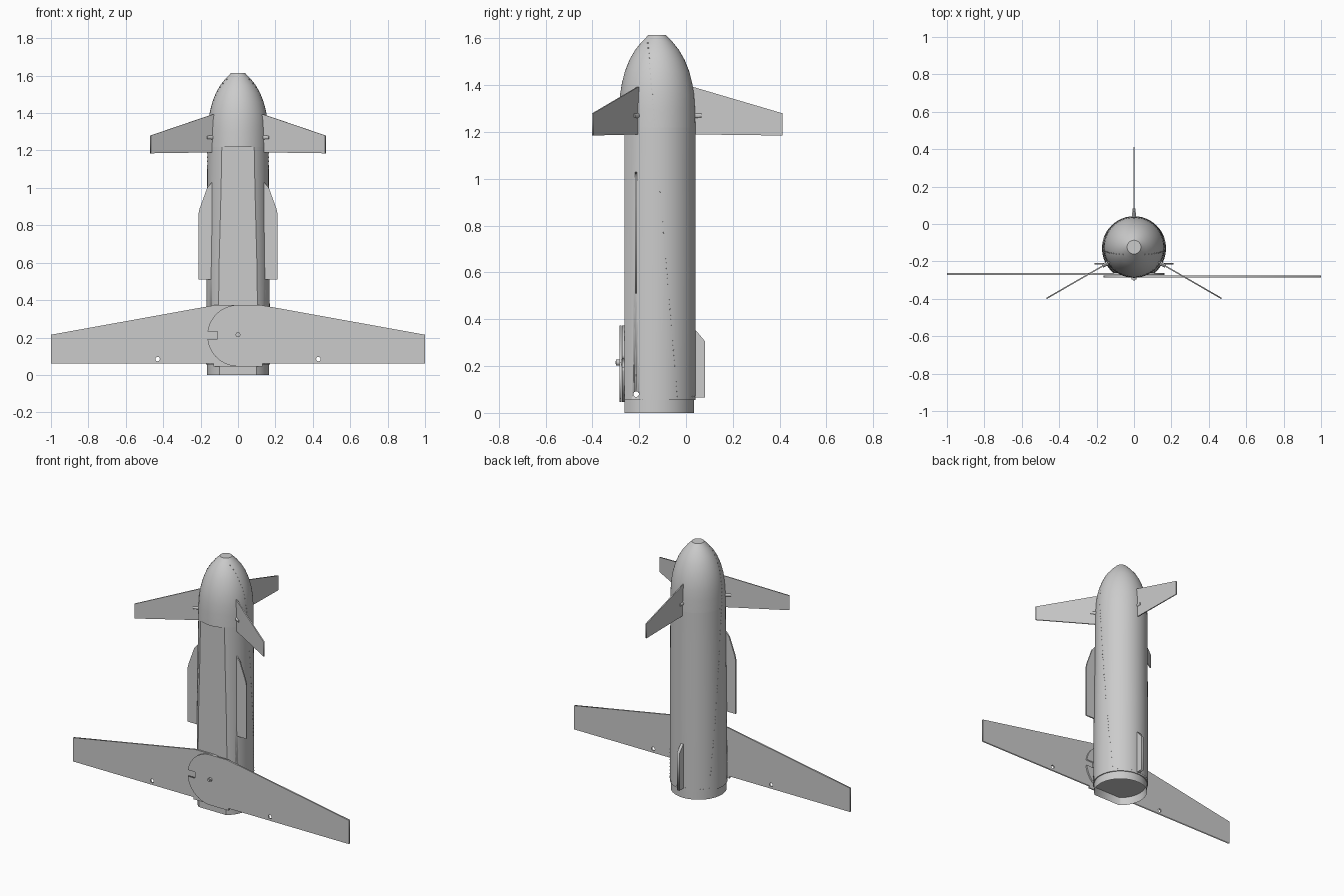
import bpy, bmesh, math
from mathutils import Matrix, Vector

cube = bpy.data.objects.get("Cube")
if cube:
    bpy.data.objects.remove(cube, do_unlink=True)

grey = bpy.data.materials.new("airframe_grey")
grey.use_nodes = True
grey.diffuse_color = (0.6, 0.6, 0.6, 1)
grey.node_tree.nodes["Principled BSDF"].inputs["Base Color"].default_value = (0.6, 0.6, 0.6, 1)

FLAT_Y = -0.263      # flat belly plane
SIDES = 64
# height, radius of the hull from the tail to the nose tip
TAIL = [(0, 0.165), (0.055, 0.165)]
BODY = [(0.055, 0.171), (0.6, 0.169), (1.0, 0.165), (1.22, 0.164)]
NOSE = [(1.22, 0.164), (1.3, 0.162), (1.36, 0.158), (1.41, 0.15), (1.46, 0.137),
        (1.51, 0.117), (1.55, 0.094), (1.585, 0.066), (1.605, 0.046), (1.615, 0.037)]


def centre(z):
    return -0.131 + 0.006 * min(z, 1.22)


def radius(z):
    rings = BODY + NOSE[1:]
    for (z0, r0), (z1, r1) in zip(rings, rings[1:]):
        if z <= z1:
            return r0 + (r1 - r0) * (z - z0) / (z1 - z0)
    return rings[-1][1]


def finish(name, bm, smooth=False):
    bmesh.ops.recalc_face_normals(bm, faces=bm.faces)
    mesh = bpy.data.meshes.new(name)
    bm.to_mesh(mesh)
    bm.free()
    mesh.materials.append(grey)
    obj = bpy.data.objects.new(name, mesh)
    bpy.context.collection.objects.link(obj)
    if smooth:
        bpy.ops.object.select_all(action='DESELECT')
        obj.select_set(True)
        bpy.context.view_layer.objects.active = obj
        bpy.ops.object.shade_smooth_by_angle(angle=math.radians(28))
    return obj


def section(z, r, flat):
    """Circle, or circle with its front cut off by the belly plane."""
    c = centre(z)
    if not flat:
        return [(r * math.cos(2 * math.pi * i / SIDES),
                 c + r * math.sin(2 * math.pi * i / SIDES), z) for i in range(SIDES)]
    start = math.asin((FLAT_Y - c) / r)
    span = math.pi - 2 * start
    return [(r * math.cos(start + span * i / (SIDES - 1)),
             c + r * math.sin(start + span * i / (SIDES - 1)), z) for i in range(SIDES)]


def loft(name, rings, flat):
    bm = bmesh.new()
    loops = [[bm.verts.new(p) for p in section(z, r, flat)] for z, r in rings]
    for a, b in zip(loops, loops[1:]):
        for i in range(SIDES):
            j = (i + 1) % SIDES
            bm.faces.new((a[i], a[j], b[j], b[i]))
    bm.faces.new(loops[0])
    bm.faces.new(loops[-1])
    return finish(name, bm, True)


def plate(name, outline, thickness, u, origin, holes=()):
    """Flat sheet: outline is (distance along u, height); holes are (u, z, r)."""
    curve = bpy.data.curves.new(name, 'CURVE')
    curve.dimensions, curve.fill_mode = '2D', 'BOTH'
    curve.extrude = thickness / 2
    loops = [outline]
    for hu, hz, r in holes:
        loops.append([(hu + r * math.cos(k * math.pi / 8), hz + r * math.sin(k * math.pi / 8))
                      for k in range(16)])
    for pts in loops:
        spline = curve.splines.new('POLY')
        spline.points.add(len(pts) - 1)
        for p, (a, b) in zip(spline.points, pts):
            p.co = (a, b, 0, 1)
        spline.use_cyclic_u = True
    temp = bpy.data.objects.new(name + "_outline", curve)
    bpy.context.collection.objects.link(temp)
    graph = bpy.context.evaluated_depsgraph_get()
    mesh = bpy.data.meshes.new_from_object(temp.evaluated_get(graph))
    bm = bmesh.new()
    bm.from_mesh(mesh)
    bpy.data.objects.remove(temp, do_unlink=True)
    bmesh.ops.remove_doubles(bm, verts=bm.verts, dist=1e-5)
    u, up = Vector(u).normalized(), Vector((0, 0, 1))
    frame = Matrix((u, up, u.cross(up))).transposed().to_4x4()
    bm.transform(Matrix.Translation(origin) @ frame)
    return finish(name, bm)


def add_rod(bm, start, end, r1, r2=None, sides=12):
    start, end = Vector(start), Vector(end)
    axis = end - start
    turn = axis.to_track_quat('Z', 'Y').to_matrix().to_4x4()
    bmesh.ops.create_cone(bm, cap_ends=True, segments=sides, radius1=r1,
                          radius2=r1 if r2 is None else r2, depth=axis.length,
                          matrix=Matrix.Translation((start + end) / 2) @ turn)


def rod(name, start, end, r1, r2=None, sides=12):
    bm = bmesh.new()
    add_rod(bm, start, end, r1, r2, sides)
    return finish(name, bm, True)


# Hull: flat-bellied body, round nose, recessed tail ring
body = loft("fuselage", BODY, True)
loft("nose_cone", NOSE, False)
tail = loft("tail_ring", TAIL, True)
bm = bmesh.new()
bm.from_mesh(tail.data)
bm.faces.ensure_lookup_table()
base = min((f for f in bm.faces), key=lambda f: f.calc_center_median().z)
bmesh.ops.inset_region(bm, faces=[base], thickness=0.008)
bmesh.ops.translate(bm, verts=base.verts, vec=(0, 0, 0.05))
bm.to_mesh(tail.data)
bm.free()

# Cross hole through the lower body
cutter = rod("hole_cutter", (-0.4, -0.213, 0.08), (0.4, -0.213, 0.08), 0.012, sides=20)
cutter.hide_render = True
cutter.hide_set(True)
cut = body.modifiers.new("cross_hole", 'BOOLEAN')
cut.object, cut.operation, cut.solver = cutter, 'DIFFERENCE', 'EXACT'

# Pivoting wings: each has a round, notched root, one stacked over the other
HUB_Z, HUB_R = 0.21, 0.164


def hub_arc(a0, a1, steps=16):
    angles = [math.radians(a0 + (a1 - a0) * i / steps) for i in range(steps + 1)]
    return [(HUB_R * math.cos(a), HUB_Z + HUB_R * math.sin(a)) for a in angles]


wing = (hub_arc(90, 172) + [(-0.11, 0.233), (-0.11, 0.192)] + hub_arc(186, 270)
        + [(0.13, 0.046), (0.13, 0.06), (1, 0.06), (1, 0.215), (0.12, 0.374)])
for side, s, y in (("left", 1, -0.28), ("right", -1, -0.268)):
    plate(side + "_wing", [(s * u, z) for u, z in wing], 0.01, (1, 0, 0), (0, y, 0),
          holes=[(s * 0.43, 0.085, 0.012)])
rod("wing_pivot_bolt", (0, -0.27, 0.215), (0, -0.298, 0.215), 0.013, sides=16)
rod("wing_pivot_pin", (0, -0.27, 0.215), (0, -0.302, 0.215), 0.006)

# Three forward fins, evenly spaced around the hull, with hinge lugs
fin = [(0.145, 1.19), (0.54, 1.185), (0.54, 1.28), (0.16, 1.392), (0.145, 1.392)]
hub = Vector((0, -0.128, 0))
for label, angle in (("back", 90), ("left", -30), ("right", 210)):
    d = Vector((math.cos(math.radians(angle)), math.sin(math.radians(angle)), 0))
    plate(label + "_fin", fin, 0.007, d, hub)
    lug = hub + Vector((0, 0, 1.27))
    rod(label + "_fin_lug", lug + d * 0.15, lug + d * 0.194, 0.012, 0.009)

# Side strakes and the small back fin
strake = [(0.14, 0.51), (0.212, 0.51), (0.212, 0.86), (0.205, 0.89), (0.165, 1.0), (0.14, 1.03)]
for side, s in (("left", 1), ("right", -1)):
    plate(side + "_strake", strake, 0.009, (s, 0, 0), (0, -0.213, 0))
plate("back_fin_small", [(0.02, 0.065), (0.082, 0.065), (0.082, 0.305), (0.04, 0.355), (0.02, 0.355)],
      0.018, (0, 1, 0), (0, 0, 0))

# Rivet seam slanting down both sides
COUNT = 70
bm = bmesh.new()
for i in range(COUNT):
    t = i / (COUNT - 1)
    z, y = 1.58 - 1.51 * t, -0.163 + 0.127 * t
    r, c = radius(z), centre(z)
    x = math.sqrt(max(r * r - (y - c) ** 2, 0))
    for s in (1, -1):
        p = Vector((s * x, y, z))
        n = Vector((s * x, y - c, 0)).normalized()
        add_rod(bm, p - n * 0.004, p + n * 0.0015, 0.003, sides=6)

# Rivet row around the back above the tail ring
for i in range(17):
    a = math.radians(30 + 120 * i / 16)
    n = Vector((math.cos(a), math.sin(a), 0))
    p = Vector((0, centre(0.07), 0.07)) + n * radius(0.07)
    add_rod(bm, p - n * 0.004, p + n * 0.0015, 0.003, sides=6)
finish("rivets", bm)
